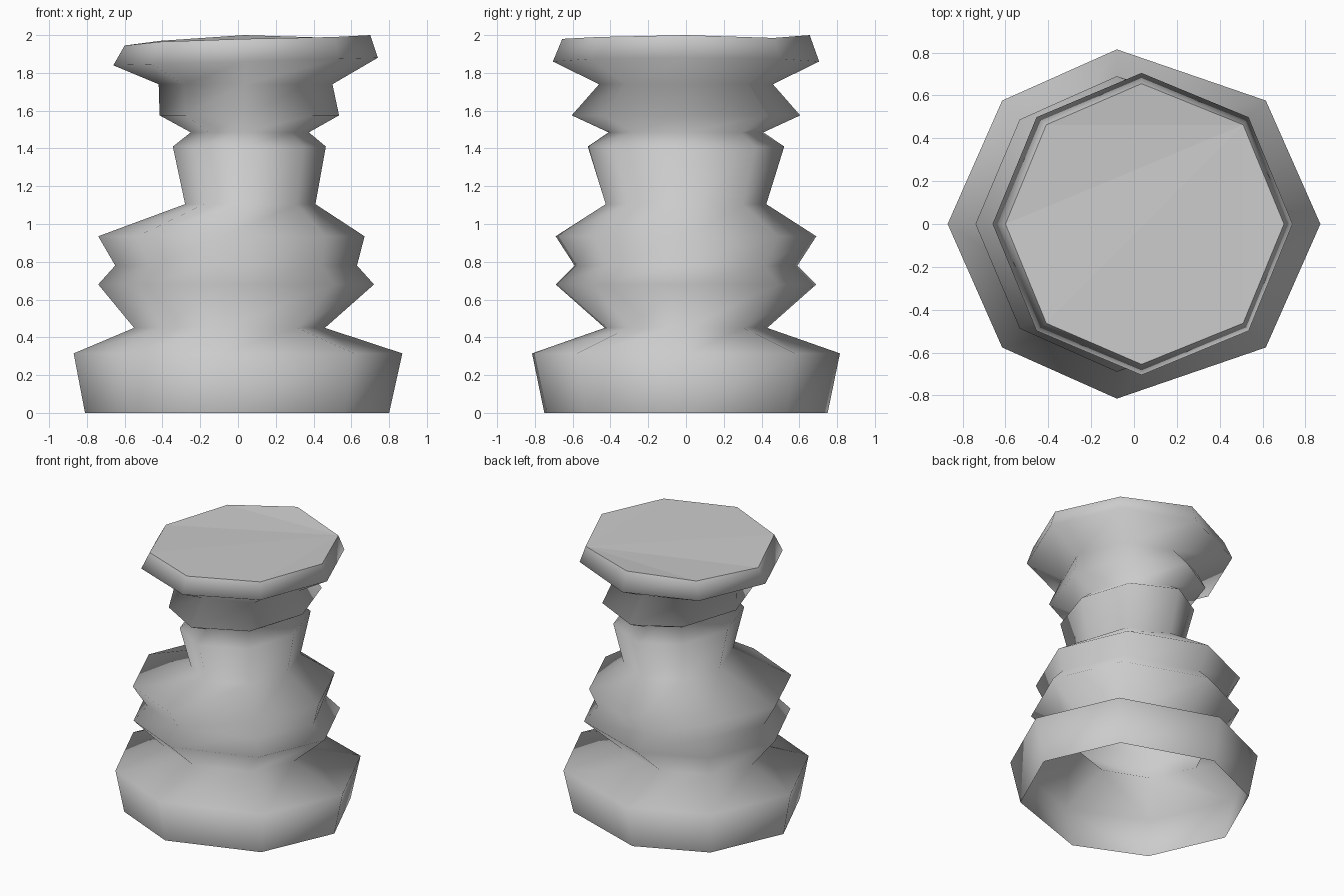
import bpy, bmesh
from math import cos, sin, pi

cube = bpy.data.objects.get("Cube")
if cube:
    bpy.data.objects.remove(cube, do_unlink=True)

SIDES = 8
# Turned profile: height, left x, right x, half depth
PROFILE = [
    (0.00, -0.81, 0.80, 0.75),
    (0.315, -0.87, 0.87, 0.815),
    (0.45, -0.55, 0.46, 0.43),
    (0.68, -0.74, 0.72, 0.69),
    (0.78, -0.65, 0.63, 0.59),
    (0.935, -0.74, 0.67, 0.69),
    (1.105, -0.28, 0.41, 0.425),
    (1.41, -0.345, 0.465, 0.52),
    (1.485, -0.25, 0.375, 0.41),
    (1.575, -0.415, 0.535, 0.605),
    (1.74, -0.42, 0.50, 0.46),
    (1.86, -0.66, 0.74, 0.705),
    (1.98, -0.60, 0.70, 0.655),
]
# Uneven height of the top rim, counter-clockwise from +x
RIM = [2.0, 1.985, 2.0, 1.97, 1.945, 1.965, 1.98, 1.99]

stone = bpy.data.materials.new("grey stone")
stone.use_nodes = True
grey = (0.6, 0.6, 0.6, 1)
stone.diffuse_color = grey
stone.node_tree.nodes["Principled BSDF"].inputs["Base Color"].default_value = grey

# Octagonal rings, with the front and back corners slightly off centre
bm = bmesh.new()
rings = []
for level, (z, left, right, depth) in enumerate(PROFILE):
    centre, half = (left + right) / 2, (right - left) / 2
    shift = -0.08 if z < 1 else 0.035
    ring = []
    for i in range(SIDES):
        a = 2 * pi * i / SIDES
        x = shift if i in (2, 6) else centre + half * cos(a)
        height = z
        if level == len(PROFILE) - 1:
            height = RIM[i]
        elif level == len(PROFILE) - 2:
            height = z + 0.02 * cos(a)
        ring.append(bm.verts.new((x, depth * sin(a), height)))
    rings.append(ring)

# Smooth open-bottomed wall
for low, high in zip(rings, rings[1:]):
    for i in range(SIDES):
        j = (i + 1) % SIDES
        bm.faces.new((low[i], low[j], high[j], high[i])).smooth = True

# Slightly warped flat-shaded top
top = rings[-1]
for corners in ((1, 2, 3), (1, 3, 4), (1, 4, 5), (1, 5, 6, 7), (1, 7, 0)):
    bm.faces.new([top[i] for i in corners])
for i in range(SIDES):
    bm.edges.get((top[i], top[(i + 1) % SIDES])).smooth = False

mesh = bpy.data.meshes.new("turned_column")
bm.to_mesh(mesh)
bm.free()
mesh.materials.append(stone)
column = bpy.data.objects.new("turned_column", mesh)
bpy.context.collection.objects.link(column)
